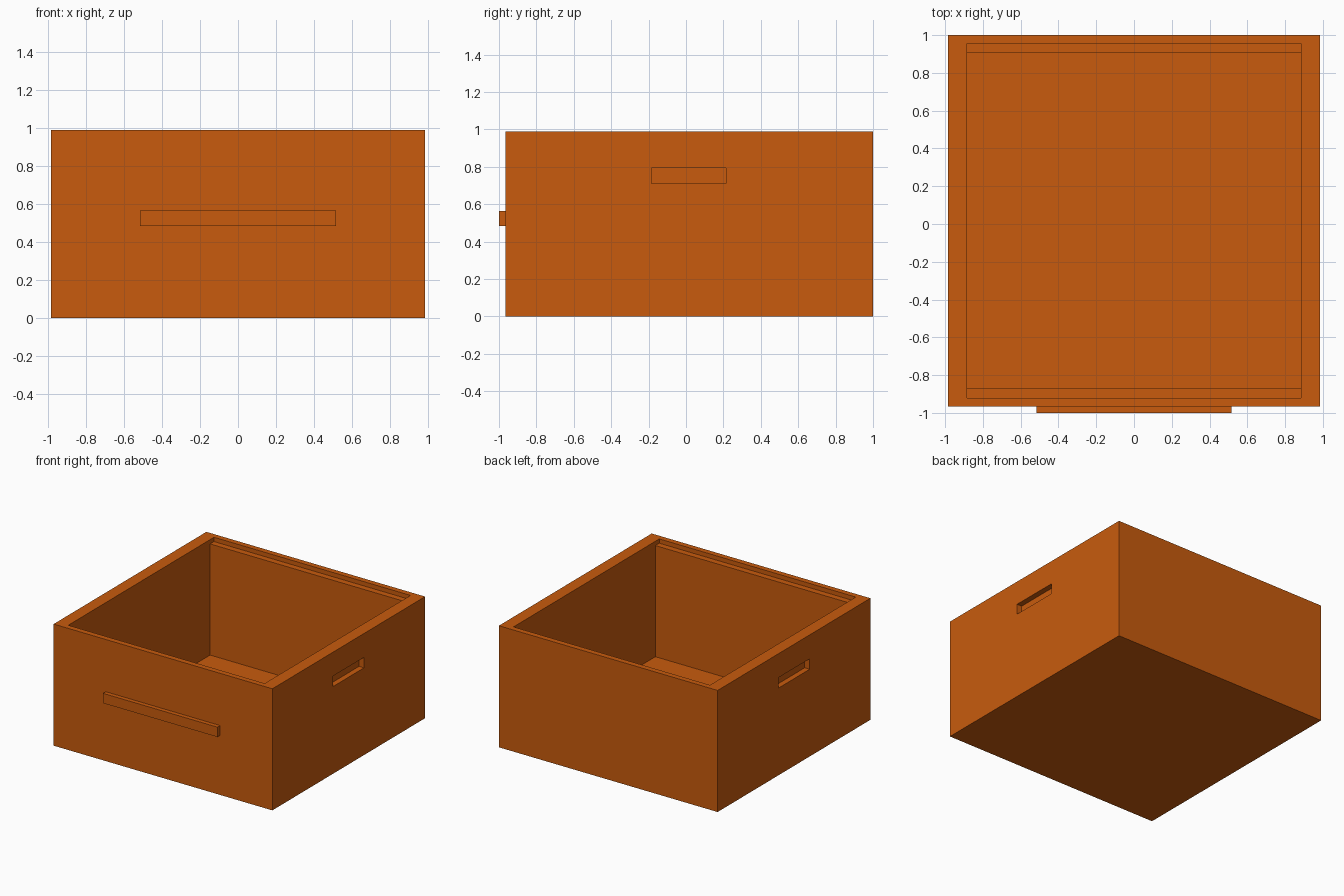
import bpy, bmesh

if "Cube" in bpy.data.objects:
    bpy.data.objects.remove(bpy.data.objects["Cube"])

mat = bpy.data.materials.new("orange_wood")
mat.diffuse_color = (0.58, 0.105, 0.004, 1)
mat.use_nodes = True
mat.node_tree.nodes["Principled BSDF"].inputs["Base Color"].default_value = mat.diffuse_color


def box(name, x, y, z, cutter=False):
    """Axis-aligned box from (min, max) ranges."""
    bm = bmesh.new()
    bmesh.ops.create_cube(bm, size=1)
    for v in bm.verts:
        for i, (lo, hi) in enumerate((x, y, z)):
            v.co[i] = lo if v.co[i] < 0 else hi
    me = bpy.data.meshes.new(name)
    bm.to_mesh(me)
    bm.free()
    me.materials.append(mat)
    ob = bpy.data.objects.new(name, me)
    bpy.context.collection.objects.link(ob)
    if cutter:
        ob.hide_render = True
        ob.display_type = 'WIRE'
    return ob


W, TOP = 0.985, 0.99
body = box("hive_box", (-W, W), (-0.965, 1.0), (0, TOP))

# Cutters: inner cavity, front/back rim rebate, side hand grips
cutters = [
    box("cavity_cutter", (-0.885, 0.885), (-0.87, 0.905), (0.05, 1.2), True),
    box("rebate_cutter", (-0.885, 0.885), (-0.92, 0.955), (TOP - 0.035, 1.2), True),
]
for side, name in ((1, "right"), (-1, "left")):
    xs = sorted((side * (W - 0.045), side * 1.2))
    cutters.append(box(name + "_grip_cutter", xs, (-0.185, 0.215), (0.71, 0.795), True))

for c in cutters:
    m = body.modifiers.new(c.name, 'BOOLEAN')
    m.operation = 'DIFFERENCE'
    m.solver = 'EXACT'
    m.object = c

# Apply the cuts so the helpers can be removed
bpy.context.view_layer.update()
dg = bpy.context.evaluated_depsgraph_get()
cut_mesh = bpy.data.meshes.new_from_object(body.evaluated_get(dg))
body.modifiers.clear()
body.data = cut_mesh
for c in cutters:
    bpy.data.objects.remove(c)

# Front handle bar
box("front_handle", (-0.515, 0.515), (-1.0, -0.965), (0.485, 0.565))
